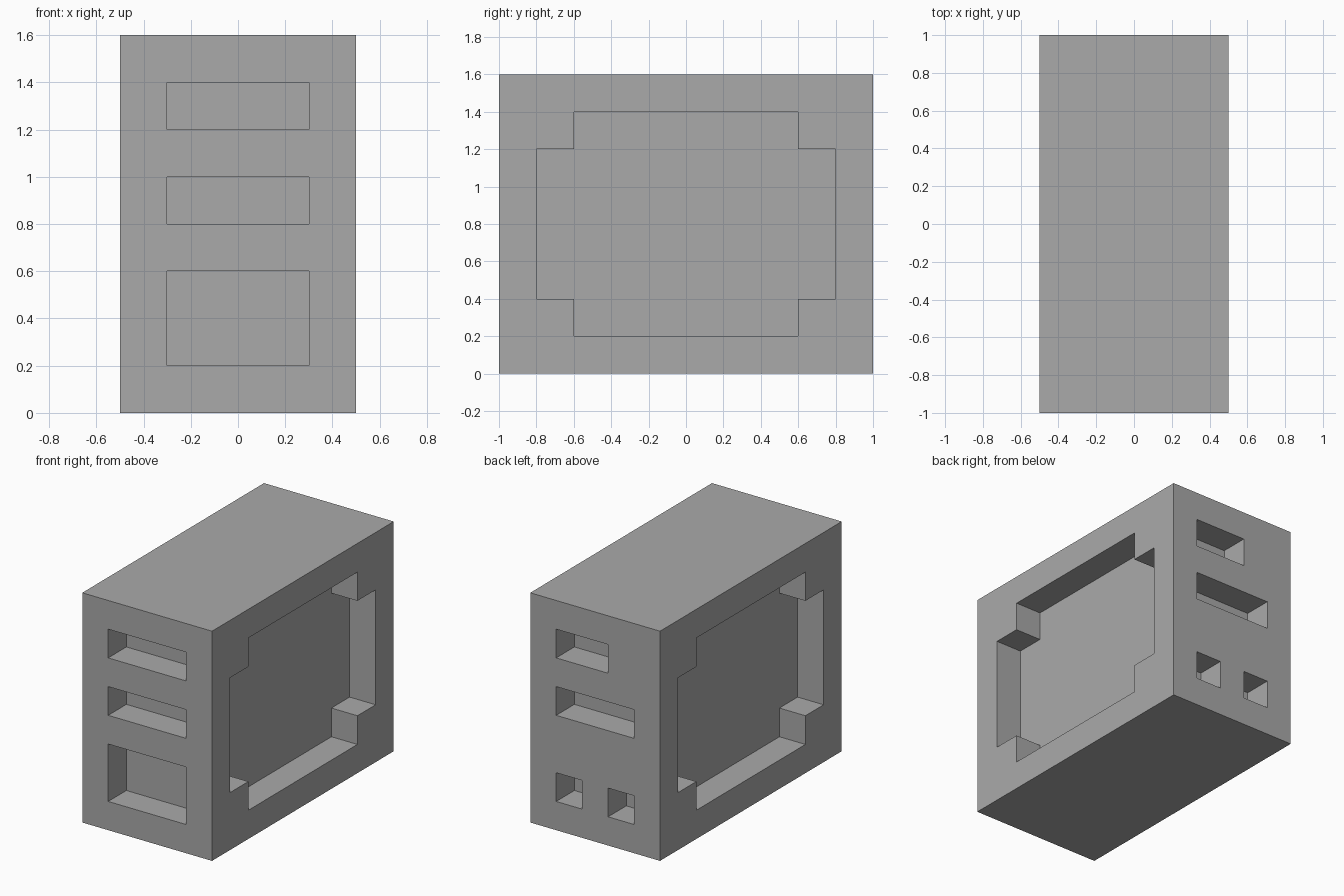
import bpy
import bmesh
from mathutils import Vector

default = bpy.data.objects.get("Cube")
if default:
    bpy.data.objects.remove(default, do_unlink=True)

WIDTH, LENGTH, HEIGHT = 1.0, 2.0, 1.6
OVER = 0.1  # how far cutters stick out of the block

grey = bpy.data.materials.new("plain grey")
grey.use_nodes = True
colour = (0.4, 0.4, 0.4, 1)
grey.diffuse_color = colour
grey.node_tree.nodes["Principled BSDF"].inputs["Base Color"].default_value = colour


def add_prism(bm, outline, start, end):
    """Extrude a closed outline of points from start to end offsets."""
    base = bm.faces.new([bm.verts.new(Vector(p) + Vector(start)) for p in outline])
    moved = bmesh.ops.extrude_face_region(bm, geom=[base])["geom"]
    verts = [v for v in moved if isinstance(v, bmesh.types.BMVert)]
    bmesh.ops.translate(bm, verts=verts, vec=Vector(end) - Vector(start))


def make_object(name, bm):
    bmesh.ops.recalc_face_normals(bm, faces=bm.faces)
    mesh = bpy.data.meshes.new(name)
    bm.to_mesh(mesh)
    bm.free()
    mesh.materials.append(grey)
    obj = bpy.data.objects.new(name, mesh)
    bpy.context.collection.objects.link(obj)
    return obj


def rectangle(x0, x1, z0, z1):
    return [(x0, 0, z0), (x1, 0, z0), (x1, 0, z1), (x0, 0, z1)]


# Solid block
bm = bmesh.new()
add_prism(bm, rectangle(-WIDTH / 2, WIDTH / 2, 0, HEIGHT),
          (0, -LENGTH / 2, 0), (0, LENGTH / 2, 0))
block = make_object("slotted_block", bm)

bm = bmesh.new()

# Front slots, then back slots: x range, z range
front_slots = [(-0.3, 0.3, 1.2, 1.4), (-0.3, 0.3, 0.8, 1.0), (-0.3, 0.3, 0.2, 0.6)]
back_slots = [(-0.1, 0.3, 1.2, 1.4), (-0.3, 0.3, 0.8, 1.0),
              (0.1, 0.3, 0.2, 0.4), (-0.3, -0.1, 0.2, 0.4)]
for side, slots in ((-1, front_slots), (1, back_slots)):
    for slot in slots:
        add_prism(bm, rectangle(*slot), (0, side * 0.8, 0),
                  (0, side * (LENGTH / 2 + OVER), 0))

# Notched-corner recess on both long sides
half = [(0.6, 0.2), (0.6, 0.4), (0.8, 0.4), (0.8, 1.2), (0.6, 1.2), (0.6, 1.4)]
notched = [(0, y, z) for y, z in half] + [(0, -y, z) for y, z in reversed(half)]
for side in (-1, 1):
    add_prism(bm, notched, (side * 0.3, 0, 0), (side * (WIDTH / 2 + OVER), 0, 0))

cutter = make_object("recess_cutter", bm)
cutter.hide_render = True

# Carve the recesses and discard the cutter
carve = block.modifiers.new("carve", 'BOOLEAN')
carve.operation = 'DIFFERENCE'
carve.solver = 'EXACT'
carve.object = cutter
bpy.context.view_layer.update()
carved = bpy.data.meshes.new_from_object(
    block.evaluated_get(bpy.context.evaluated_depsgraph_get()))
block.modifiers.clear()
block.data = carved
carved.name = "slotted_block"
bpy.data.objects.remove(cutter, do_unlink=True)
